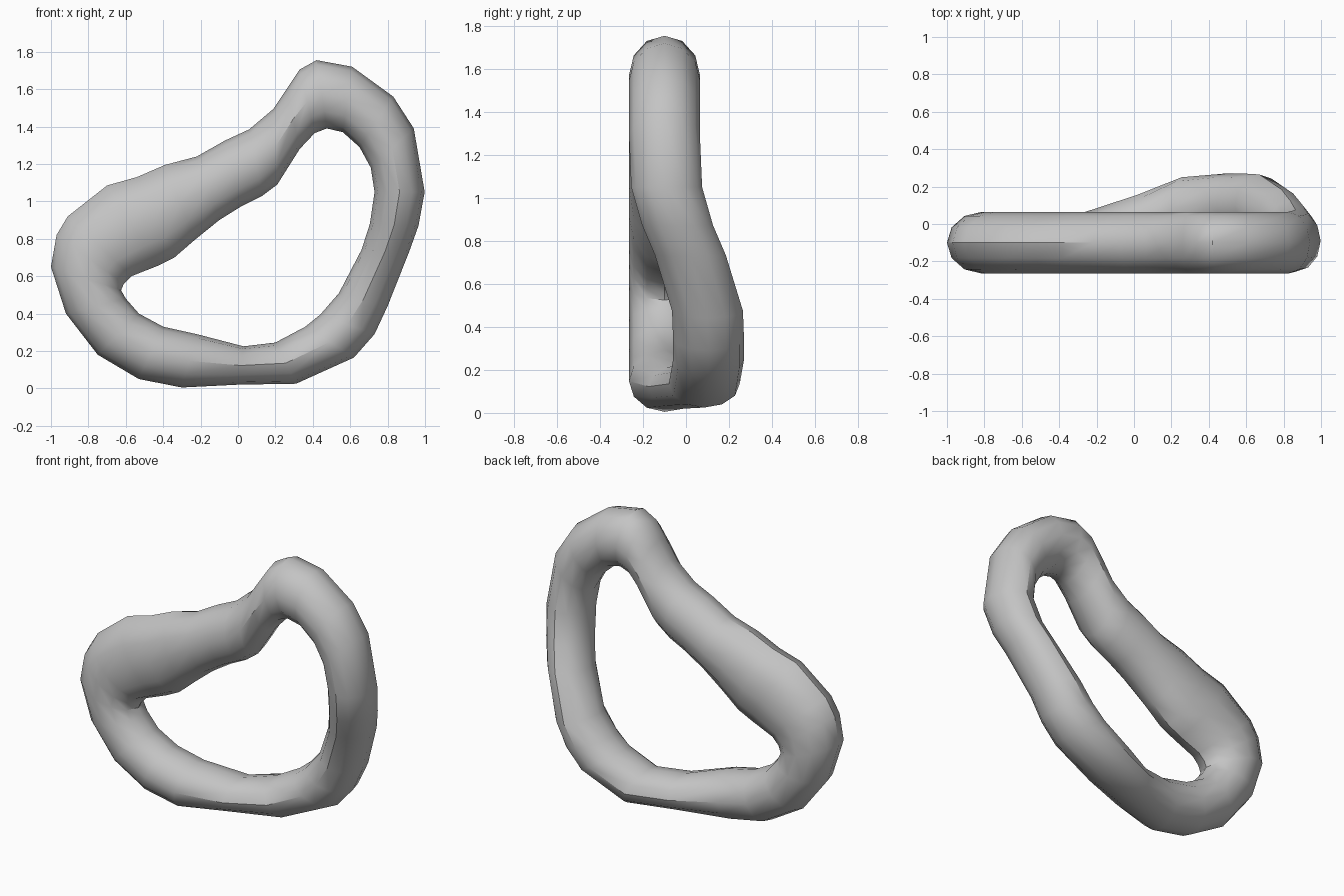
import bpy, bmesh, math
from mathutils import Vector

cube = bpy.data.objects.get("Cube")
if cube:
    bpy.data.objects.remove(cube, do_unlink=True)

SIDES = 12          # sides of the tube
HALF_DEPTH = 0.165  # half thickness of the tube along y

# Stations around the loop: outer x, z, inner x, z, centre y
stations = [
    (-1.00, .65, -.625, .525, -.1), (-.97, .82, -.61, .56, -.1),
    (-.91, .92, -.57, .60, -.1), (-.70, 1.085, -.43, .655, -.1),
    (-.54, 1.13, -.34, .70, -.1), (-.39, 1.195, -.23, .795, -.1),
    (-.22, 1.24, -.10, .90, -.1), (-.07, 1.325, .02, .975, -.1),
    (.06, 1.385, .13, 1.03, -.1), (.19, 1.495, .21, 1.09, -.1),
    (.26, 1.60, .33, 1.28, -.1), (.33, 1.705, .41, 1.365, -.1),
    (.42, 1.755, .475, 1.39, -.1), (.61, 1.72, .56, 1.37, -.1),
    (.83, 1.56, .65, 1.29, -.1), (.94, 1.39, .71, 1.18, -.1),
    (.998, 1.05, .73, 1.05, -.09), (.965, .87, .705, .88, -.04),
    (.915, .73, .66, .74, .02), (.80, .44, .54, .51, .1),
    (.73, .29, .44, .395, .105), (.62, .165, .36, .33, .105),
    (.31, .025, .20, .245, .085), (0, .02, .03, .225, -.01),
    (-.30, .005, -.22, .29, -.1), (-.53, .05, -.40, .33, -.1),
    (-.75, .18, -.53, .40, -.1), (-.92, .40, -.60, .48, -.1),
]

# Closed ring of elliptical sections
bm = bmesh.new()
rings = []
for ox, oz, ix, iz, y in stations:
    outer, inner = Vector((ox, y, oz)), Vector((ix, y, iz))
    centre, radius = (outer + inner) / 2, (outer - inner) / 2
    ring = []
    for k in range(SIDES):
        a = math.tau * k / SIDES
        depth = Vector((0, HALF_DEPTH * math.sin(a), 0))
        ring.append(bm.verts.new(centre + radius * math.cos(a) + depth))
    rings.append(ring)
for i, ring in enumerate(rings):
    following = rings[(i + 1) % len(rings)]
    for k in range(SIDES):
        n = (k + 1) % SIDES
        bm.faces.new((ring[k], ring[n], following[n], following[k]))
bmesh.ops.recalc_face_normals(bm, faces=bm.faces)
mesh = bpy.data.meshes.new("bent_ring")
bm.to_mesh(mesh)
bm.free()

# Plain grey material
grey = bpy.data.materials.new("light grey")
grey.use_nodes = True
colour = (0.55, 0.55, 0.55, 1)
grey.diffuse_color = colour
grey.node_tree.nodes["Principled BSDF"].inputs["Base Color"].default_value = colour
mesh.materials.append(grey)

ring_object = bpy.data.objects.new("bent_ring", mesh)
bpy.context.collection.objects.link(ring_object)
bpy.ops.object.select_all(action='DESELECT')
ring_object.select_set(True)
bpy.context.view_layer.objects.active = ring_object
bpy.ops.object.shade_smooth_by_angle(angle=math.radians(35))
